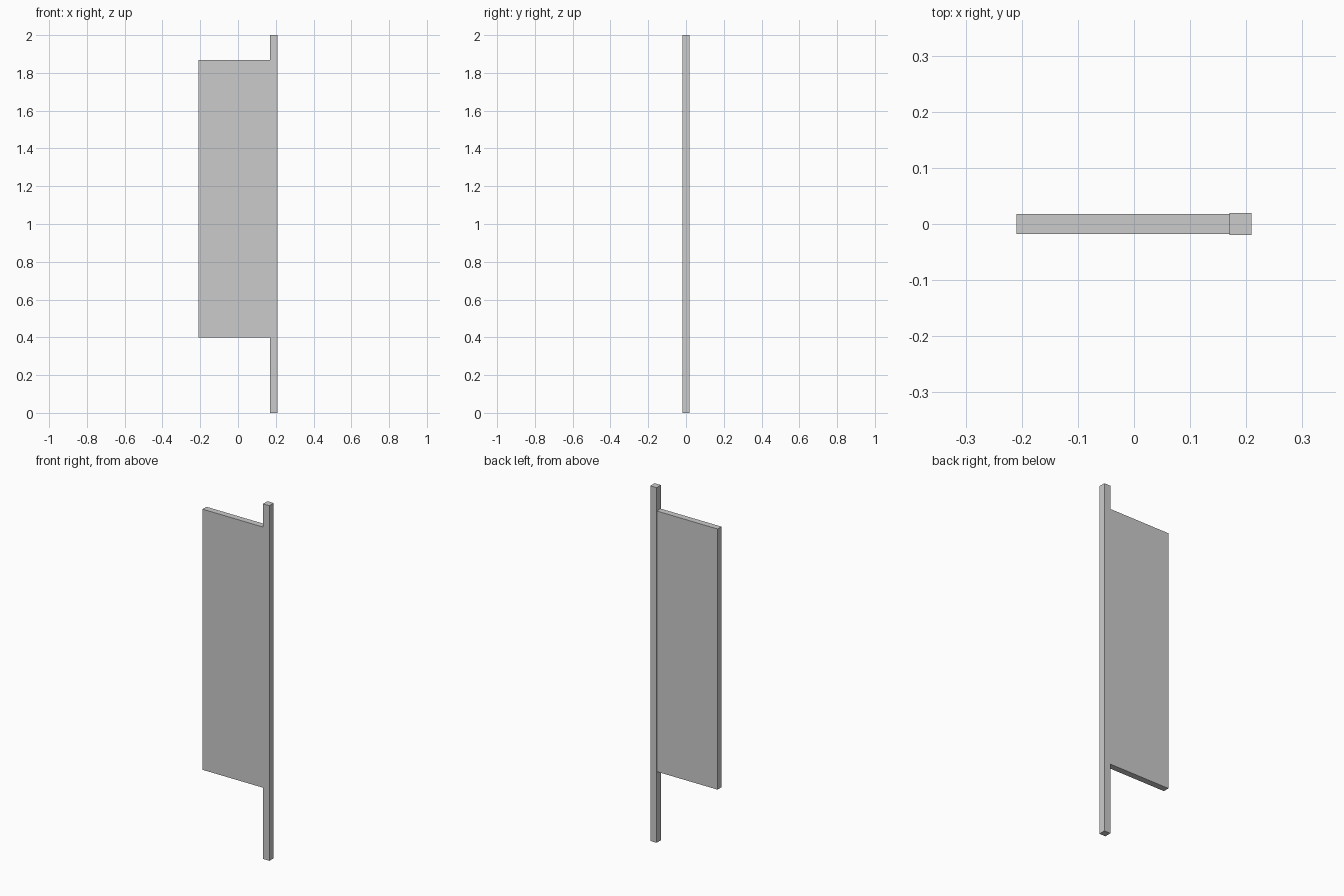
import bpy

if "Cube" in bpy.data.objects:
    bpy.data.objects.remove(bpy.data.objects["Cube"])


def box(name, x, y, z):
    """Axis-aligned box from (min, max) ranges."""
    ranges = (x, y, z)
    bpy.ops.mesh.primitive_cube_add(size=1, location=[(a + b) / 2 for a, b in ranges])
    obj = bpy.context.object
    obj.name = name
    obj.scale = [b - a for a, b in ranges]
    bpy.ops.object.transform_apply(location=False, rotation=False, scale=True)
    return obj


# Square upright post
box("post", (0.17, 0.209), (-0.0195, 0.0195), (0, 2))

# Slightly thinner flat panel fixed to one side of the post
box("panel", (-0.209, 0.17), (-0.0175, 0.0175), (0.4, 1.868))
